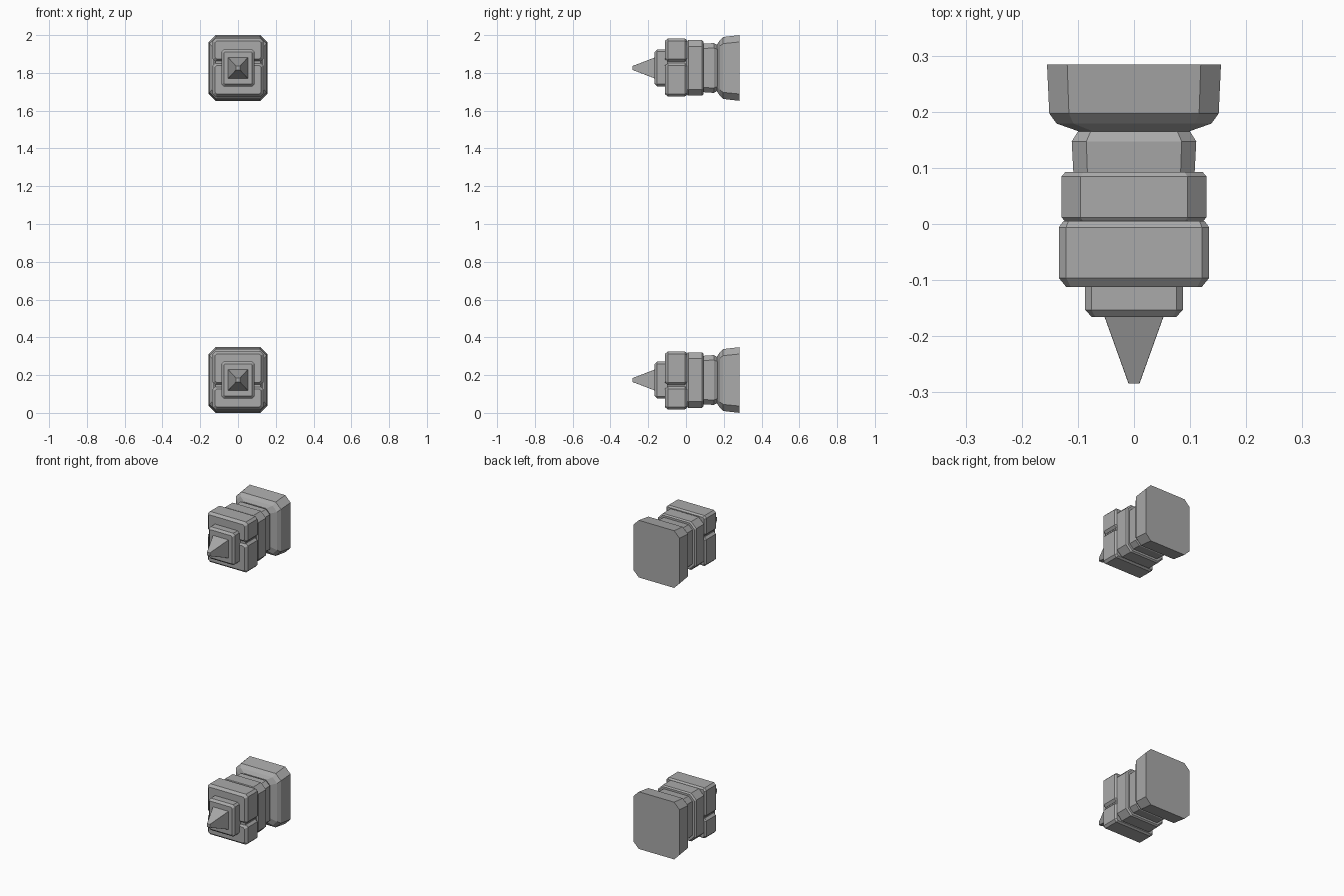
import bpy, bmesh

if "Cube" in bpy.data.objects:
    bpy.data.objects.remove(bpy.data.objects["Cube"])

grey = bpy.data.materials.new("stone_grey")
grey.diffuse_color = (0.4, 0.4, 0.4, 1)
grey.use_nodes = True
grey.node_tree.nodes["Principled BSDF"].inputs["Base Color"].default_value = grey.diffuse_color

CZ = 0.826  # height of each stud axis above / below the mid plane z = 1


def loft(name, side, rings, dz=0.0):
    """Skin corner-cut rectangles (y, half width, half height, corner cut) along y."""
    bm = bmesh.new()
    loops = []
    for y, w, h, c in rings:
        pts = [(w, h - c), (w - c, h), (c - w, h), (-w, h - c),
               (-w, c - h), (c - w, -h), (w - c, -h), (w, c - h)]
        loops.append([bm.verts.new((x, y, 1 + side * (CZ + dz + z))) for x, z in pts])
    for a, b in zip(loops, loops[1:]):
        for i in range(8):
            j = (i + 1) % 8
            bm.faces.new((a[i], a[j], b[j], b[i]))
    bm.faces.new(loops[0])
    bm.faces.new(loops[-1])
    bmesh.ops.recalc_face_normals(bm, faces=bm.faces[:])
    me = bpy.data.meshes.new(name)
    bm.to_mesh(me)
    bm.free()
    me.materials.append(grey)
    ob = bpy.data.objects.new(name, me)
    bpy.context.collection.objects.link(ob)


# upper stud, and its mirror image below
for side, tag in ((1, "upper"), (-1, "lower")):
    # wall plate
    loft(tag + "_back_plate", side, [
        (0.165, 0.098, 0.126, 0.025), (0.179, 0.138, 0.146, 0.03),
        (0.197, 0.151, 0.164, 0.035), (0.284, 0.155, 0.174, 0.036)])
    # neck
    loft(tag + "_neck", side, [
        (0.09, 0.108, 0.128, 0.025), (0.147, 0.111, 0.132, 0.026),
        (0.168, 0.098, 0.12, 0.022)])
    # middle collar
    loft(tag + "_collar", side, [
        (0.003, 0.122, 0.14, 0.032), (0.012, 0.129, 0.147, 0.034),
        (0.085, 0.129, 0.147, 0.034), (0.093, 0.122, 0.14, 0.032)])
    # front block: two halves split by a groove, over a recessed core
    for part, lo, hi in (("top", 0.034, 0.156), ("bottom", -0.151, 0.026)):
        h = (hi - lo) / 2
        loft(tag + "_block_" + part, side, [
            (-0.112, 0.121, h - 0.013, 0.008), (-0.096, 0.134, h, 0.013),
            (-0.006, 0.134, h, 0.013), (0.005, 0.126, h - 0.008, 0.009)], (lo + hi) / 2)
    loft(tag + "_block_core", side, [
        (-0.1, 0.12, 0.1, 0.01), (0.004, 0.12, 0.1, 0.01)])
    # small front plate
    loft(tag + "_front_plate", side, [
        (-0.166, 0.075, 0.085, 0.006), (-0.153, 0.087, 0.097, 0.011),
        (-0.1, 0.087, 0.097, 0.011)])
    # spike with a blunt tip
    loft(tag + "_spike", side, [
        (-0.284, 0.01, 0.01, 0.0005), (-0.164, 0.053, 0.056, 0.0005)])
